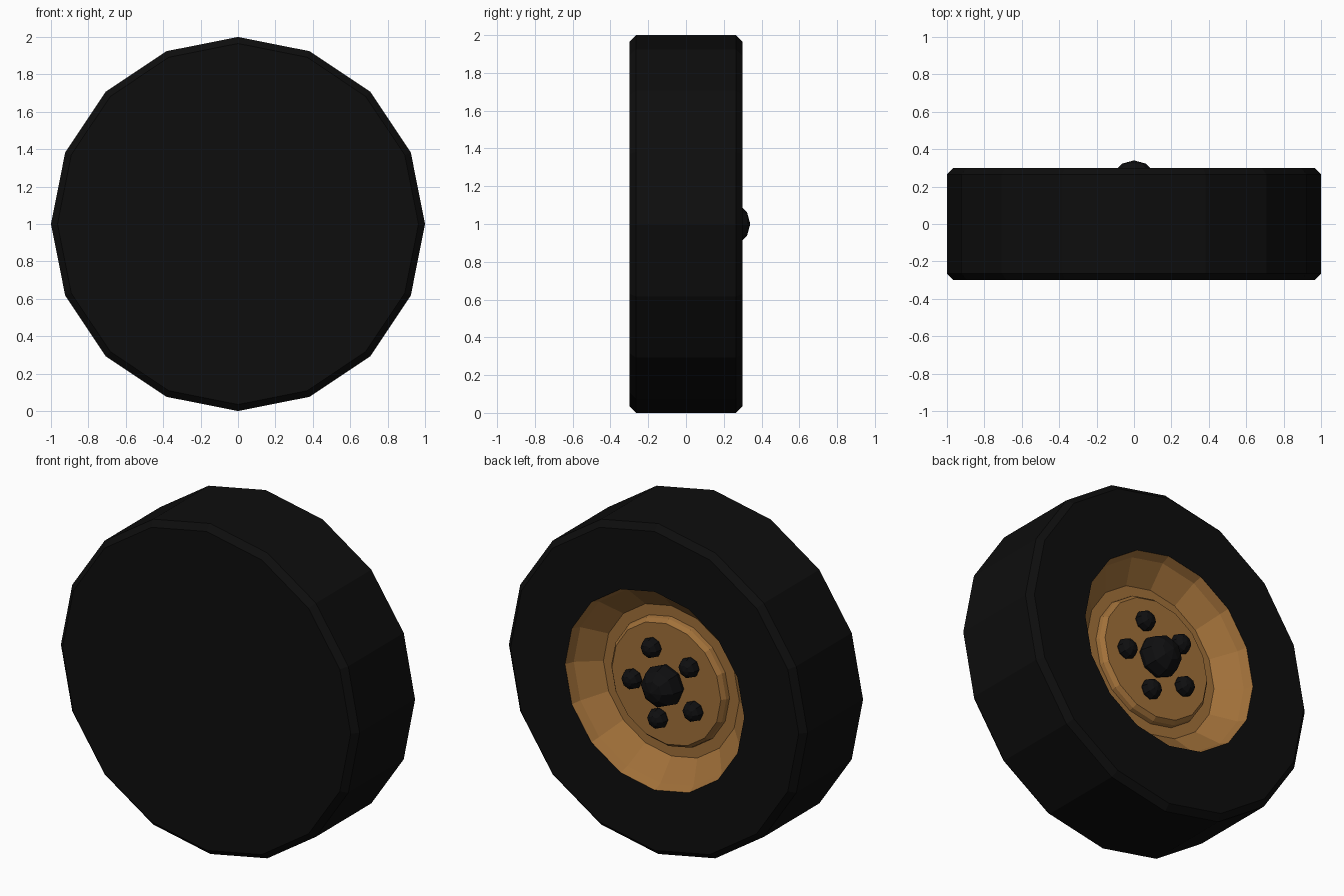
import bpy, bmesh, math
from mathutils import Matrix

if "Cube" in bpy.data.objects:
    bpy.data.objects.remove(bpy.data.objects["Cube"])


def material(name, rgb):
    m = bpy.data.materials.new(name)
    m.diffuse_color = (*rgb, 1)
    m.use_nodes = True
    m.node_tree.nodes["Principled BSDF"].inputs["Base Color"].default_value = m.diffuse_color
    return m


rubber = material("black_rubber", (0.0042, 0.0042, 0.0042))
bronze = material("bronze_paint", (0.36, 0.165, 0.042))
dark = material("dark_metal", (0.0045, 0.0045, 0.005))


def finish(bm, name, mat):
    bmesh.ops.recalc_face_normals(bm, faces=bm.faces)
    me = bpy.data.meshes.new(name)
    bm.to_mesh(me)
    bm.free()
    me.materials.append(mat)
    ob = bpy.data.objects.new(name, me)
    bpy.context.collection.objects.link(ob)
    return ob


def lathe(name, profile, mat, sides=16):
    """Spin (radius, y) points round the wheel axle at z = 1."""
    bm = bmesh.new()
    rings = []
    for r, y in profile:
        if r == 0:
            rings.append([bm.verts.new((0, y, 1))] * sides)
            continue
        rings.append([bm.verts.new((r * math.cos(2 * math.pi * i / sides), y,
                                    1 + r * math.sin(2 * math.pi * i / sides)))
                      for i in range(sides)])
    for a, b in zip(rings, rings[1:]):
        for i in range(sides):
            j = (i + 1) % sides
            bm.faces.new(list(dict.fromkeys((a[i], a[j], b[j], b[i]))))
    return finish(bm, name, mat)


def ball(name, r, x, y, z):
    """Low-poly sphere with its poles along the axle."""
    bm = bmesh.new()
    bmesh.ops.create_uvsphere(bm, u_segments=8, v_segments=6, radius=r,
                              matrix=Matrix.Translation((x, y, z))
                              @ Matrix.Rotation(math.pi / 2, 4, 'X'))
    return finish(bm, name, dark)


# tyre: closed front, recessed opening at the back
lathe("tyre", [(0, -0.3), (0.965, -0.3), (1, -0.265), (1, 0.265),
               (0.965, 0.3), (0.6, 0.3), (0.62, 0.27), (0.62, 0.08), (0, 0.08)], rubber)

# dished rim with a raised centre plate
lathe("rim", [(0.602, 0.297), (0.58, 0.245), (0.455, 0.14), (0.39, 0.14),
              (0.385, 0.165), (0.365, 0.188), (0, 0.188)], bronze)

# hub cap and five wheel nuts
ball("hub_cap", 0.125, 0, 0.215, 1)
for k in range(5):
    a = math.radians(-6 + 72 * k)
    ball(f"wheel_nut_{k + 1}", 0.061, 0.22 * math.cos(a), 0.2, 1 + 0.22 * math.sin(a))
